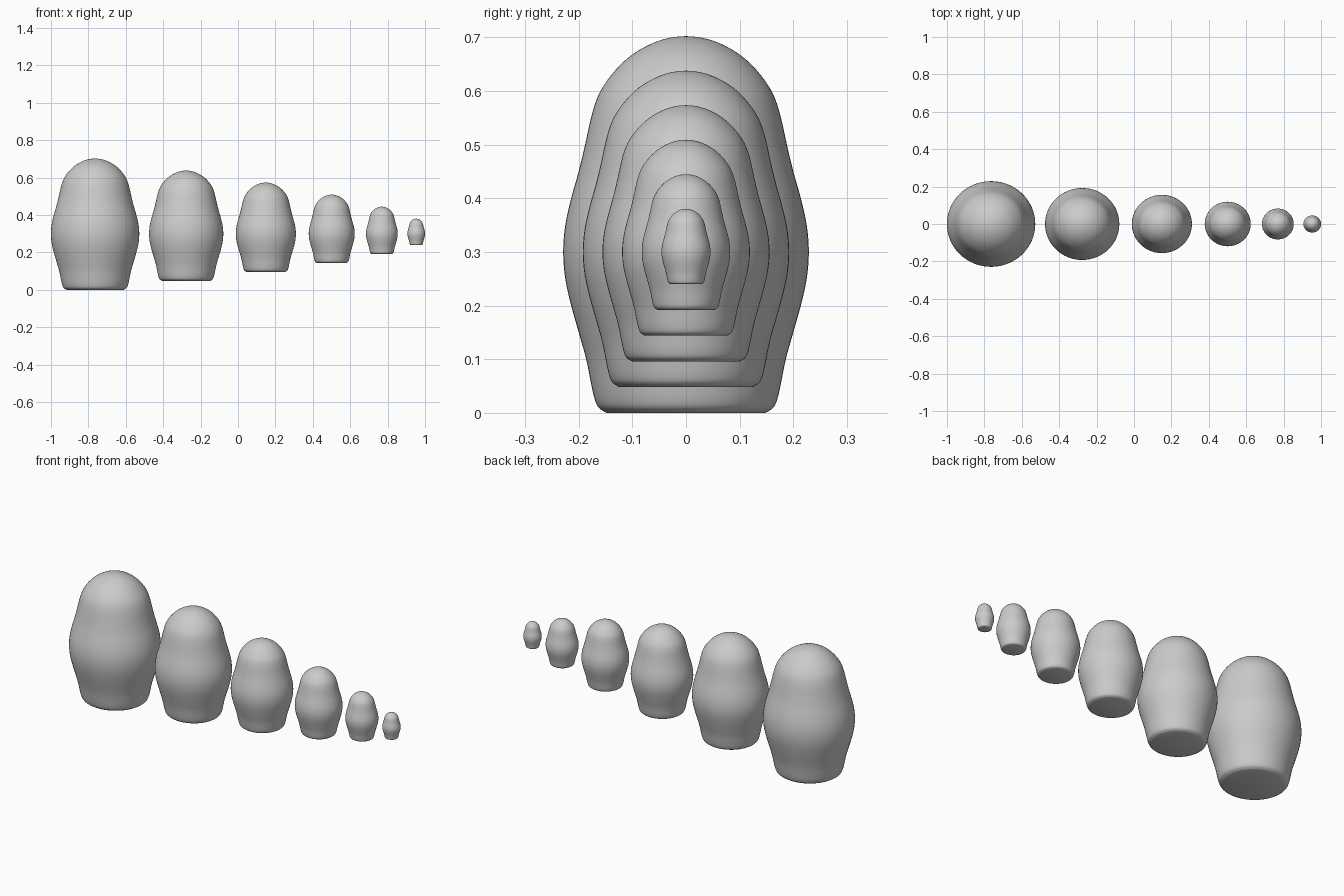
import bpy, bmesh, math
from mathutils import Vector

if "Cube" in bpy.data.objects:
    bpy.data.objects.remove(bpy.data.objects["Cube"])

# Half profile of the largest doll: (radius, height)
PROFILE = [(0.0, 0.702), (0.030, 0.699), (0.060, 0.690), (0.094, 0.672), (0.122, 0.649),
           (0.148, 0.618), (0.165, 0.588), (0.177, 0.550), (0.188, 0.500), (0.200, 0.450),
           (0.214, 0.400), (0.225, 0.350), (0.229, 0.300), (0.225, 0.250), (0.214, 0.200),
           (0.200, 0.150), (0.186, 0.100), (0.176, 0.050), (0.170, 0.025), (0.163, 0.010),
           (0.150, 0.001)]
CENTRE_Z = 0.3      # shared waist height of all the dolls
WIDEN_X = 1.032     # bodies are slightly wider than deep
SIDES = 64


def smooth_profile(pts, steps=3):
    """Catmull-Rom refinement, mirrored across the axis at the top."""
    p = [Vector((-pts[1][0], pts[1][1]))] + [Vector(q) for q in pts]
    p.append(2 * p[-1] - p[-2])
    out = []
    for a, b, c, d in zip(p, p[1:], p[2:], p[3:]):
        for i in range(steps):
            t = i / steps
            out.append(0.5 * (2 * b + (c - a) * t + (2 * a - 5 * b + 4 * c - d) * t * t
                              + (3 * b - a - 3 * c + d) * t ** 3))
    return out + [p[-2]]


def make_doll(name, x, scale, profile):
    bm = bmesh.new()
    top = bm.verts.new((0, 0, profile[0].y))
    rings = []
    for r, z in profile[1:]:
        rings.append([bm.verts.new((r * WIDEN_X * math.cos(a), r * math.sin(a), z))
                      for a in (2 * math.pi * i / SIDES for i in range(SIDES))])
    for i in range(SIDES):
        j = (i + 1) % SIDES
        bm.faces.new((top, rings[0][i], rings[0][j]))
        for up, low in zip(rings, rings[1:]):
            bm.faces.new((up[i], low[i], low[j], up[j]))
    # flat base
    base = [bm.verts.new((v.co.x * 0.985, v.co.y * 0.985, 0)) for v in rings[-1]]
    for i in range(SIDES):
        j = (i + 1) % SIDES
        bm.faces.new((rings[-1][i], base[i], base[j], rings[-1][j]))
    bm.faces.new(base)
    bmesh.ops.recalc_face_normals(bm, faces=bm.faces)
    mesh = bpy.data.meshes.new(name)
    bm.to_mesh(mesh)
    bm.free()
    obj = bpy.data.objects.new(name, mesh)
    bpy.context.collection.objects.link(obj)
    obj.location = (x, 0, CENTRE_Z * (1 - scale))
    obj.scale = (scale,) * 3
    bpy.ops.object.select_all(action='DESELECT')
    obj.select_set(True)
    bpy.context.view_layer.objects.active = obj
    bpy.ops.object.shade_smooth_by_angle(angle=math.radians(40))


# Row of nesting dolls, largest to smallest, all centred on the same height
outline = smooth_profile(PROFILE)
for n, x in enumerate((-0.764, -0.277, 0.149, 0.501, 0.769, 0.953)):
    make_doll(f"nesting_doll_{n + 1}", x, 1 - 0.16 * n, outline)
